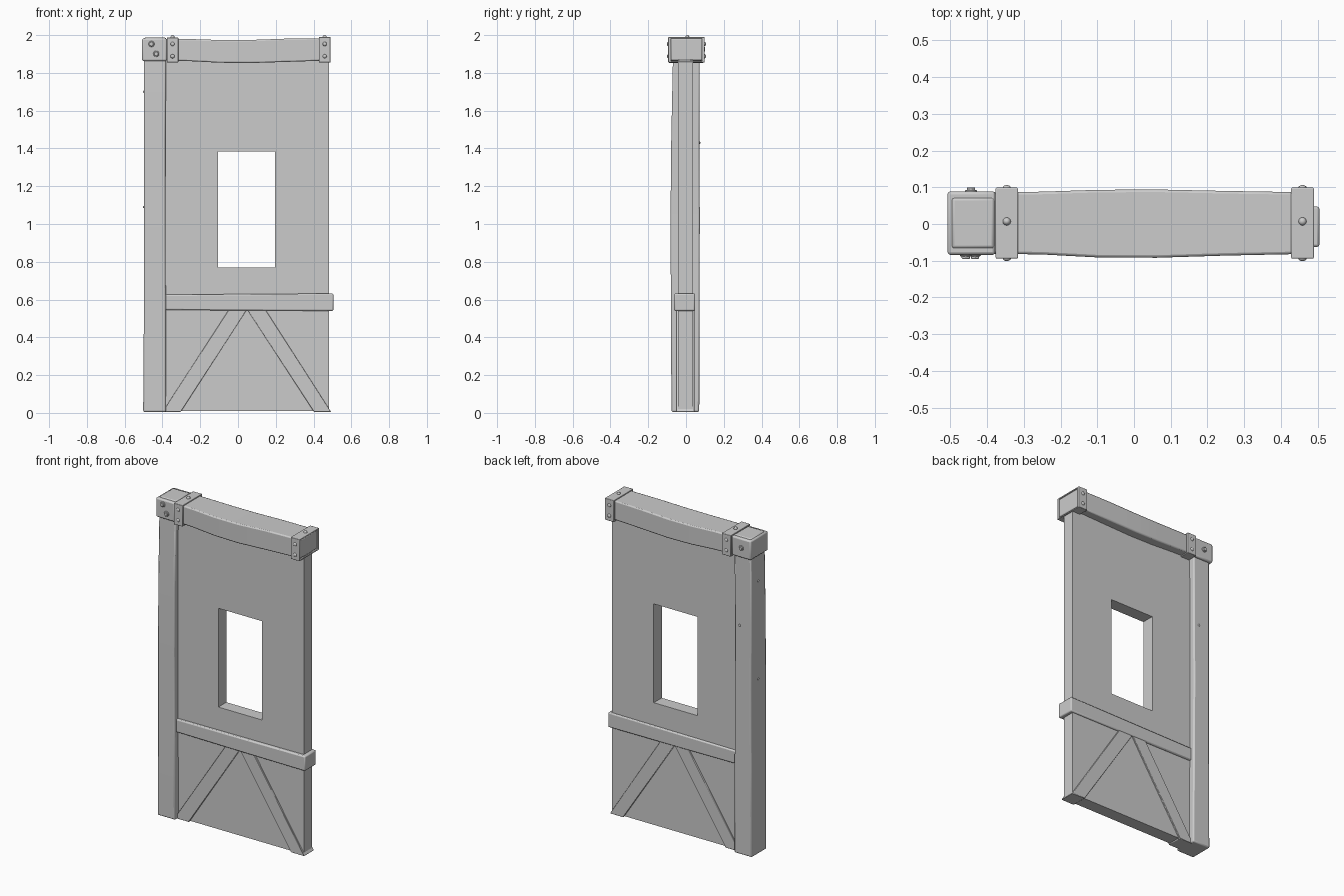
import bpy, bmesh, math
from mathutils import Matrix, Vector

if "Cube" in bpy.data.objects:
    bpy.data.objects.remove(bpy.data.objects["Cube"])


def finish(name, bm, bevel=0.0, segments=2):
    bmesh.ops.recalc_face_normals(bm, faces=bm.faces)
    me = bpy.data.meshes.new(name)
    bm.to_mesh(me)
    bm.free()
    ob = bpy.data.objects.new(name, me)
    bpy.context.collection.objects.link(ob)
    if bevel:
        m = ob.modifiers.new("bevel", 'BEVEL')
        m.width, m.segments, m.limit_method = bevel, segments, 'ANGLE'
    bpy.context.view_layer.objects.active = ob
    ob.select_set(True)
    bpy.ops.object.shade_smooth_by_angle(angle=math.radians(35))
    ob.select_set(False)
    return ob


def timber(name, axis, stations, bevel):
    """Loft rectangles (pos, a0, a1, b0, b1) along x or z."""
    bm = bmesh.new()
    rings = []
    for p, a0, a1, b0, b1 in stations:
        corners = [(a0, b0), (a1, b0), (a1, b1), (a0, b1)]
        rings.append([bm.verts.new((p, a, b) if axis == 'x' else (a, b, p)) for a, b in corners])
    for r, s in zip(rings, rings[1:]):
        for i in range(4):
            j = (i + 1) % 4
            bm.faces.new((r[i], r[j], s[j], s[i]))
    bm.faces.new(rings[0])
    bm.faces.new(rings[-1])
    return finish(name, bm, bevel)


def box(name, x0, x1, y0, y1, z0, z1, bevel=0.0):
    return timber(name, 'x', [(x0, y0, y1, z0, z1), (x1, y0, y1, z0, z1)], bevel)


def prism(name, outline, y0, y1, bevel=0.0):
    bm = bmesh.new()
    f = bm.faces.new([bm.verts.new((x, y0, z)) for x, z in outline])
    ext = bmesh.ops.extrude_face_region(bm, geom=[f])["geom"]
    bmesh.ops.translate(bm, vec=(0, y1 - y0, 0), verts=[v for v in ext if isinstance(v, bmesh.types.BMVert)])
    return finish(name, bm, bevel, 1)


def stud(name, pos, normal, radius, height):
    """Domed nail head."""
    bm = bmesh.new()
    bmesh.ops.create_uvsphere(bm, u_segments=12, v_segments=8, radius=1)
    rot = Vector((0, 0, 1)).rotation_difference(Vector(normal)).to_matrix().to_4x4()
    bm.transform(Matrix.Translation(pos) @ rot @ Matrix.Diagonal((radius, radius, height, 1)))
    return finish(name, bm)


def bolt(name, x, y0, z, side):
    """Hexagonal bolt head on a thin washer."""
    for part, r, h, n in (("head", 0.013, 0.011, 6), ("washer", 0.016, 0.004, 16)):
        bm = bmesh.new()
        bmesh.ops.create_cone(bm, cap_ends=True, segments=n, radius1=r, radius2=r, depth=h * 2)
        bm.transform(Matrix.Translation((x, y0, z)) @ Matrix.Rotation(side * math.pi / 2, 4, 'X'))
        finish(f"{name}_{part}", bm, 0.002, 1)


# Wall panel with a window opening
bm = bmesh.new()
outer = [(-0.39, 0.01), (0.483, 0.01), (0.483, 1.88), (-0.39, 1.88)]
inner = [(-0.105, 0.77), (0.197, 0.77), (0.197, 1.385), (-0.105, 1.385)]
ring = [[[bm.verts.new((x, y, z)) for x, z in loop] for loop in (outer, inner)] for y in (-0.043, 0.036)]
for i in range(4):
    j = (i + 1) % 4
    for o, n in ring:
        bm.faces.new((o[i], o[j], n[j], n[i]))
    for k in range(2):
        bm.faces.new((ring[0][k][i], ring[0][k][j], ring[1][k][j], ring[1][k][i]))
finish("wall_panel", bm)

# Corner post, slightly bowed
timber("corner_post", 'z', [
    (0.005, -0.502, -0.380, -0.077, 0.070),
    (0.55, -0.498, -0.382, -0.080, 0.072),
    (1.05, -0.497, -0.384, -0.082, 0.073),
    (1.45, -0.498, -0.384, -0.078, 0.071),
    (1.987, -0.497, -0.380, -0.067, 0.072)], 0.008)
stud("post_nail_back", (-0.42, 0.071, 1.43), (0, 1, 0), 0.007, 0.006)
for z in (1.7, 1.09):
    stud("post_nail_side", (-0.497, 0.0, z), (-1, 0, 0), 0.007, 0.006)

# Top beam, swollen in the middle
timber("top_beam", 'x', [
    (-0.385, -0.081, 0.086, 1.866, 1.980),
    (-0.25, -0.083, 0.088, 1.862, 1.979),
    (-0.10, -0.091, 0.093, 1.854, 1.974),
    (0.06, -0.092, 0.094, 1.852, 1.974),
    (0.25, -0.086, 0.090, 1.858, 1.981),
    (0.487, -0.081, 0.086, 1.866, 1.984)], 0.007)

# Beam end cap over the post, with bolts
box("post_cap", -0.508, -0.377, -0.084, 0.089, 1.863, 1.982, 0.008)
bolt("front_bolt_upper", -0.458, -0.084, 1.953, 1)
bolt("front_bolt_lower", -0.433, -0.084, 1.901, 1)
bolt("back_bolt", -0.444, 0.089, 1.925, -1)

# Metal straps: hollow bands round the beam, with studs
for name, x0, x1, top in (("left_strap", -0.377, -0.316, 1.987), ("right_strap", 0.428, 0.490, 1.990)):
    bm = bmesh.new()
    loops = []
    for t in (0.0, 0.014):
        rect = [(-0.094 + t, 1.855 + t / 2), (0.099 - t, 1.855 + t / 2),
                (0.099 - t, top - t / 2), (-0.094 + t, top - t / 2)]
        loops.append([[bm.verts.new((x, y, z)) for y, z in rect] for x in (x0, x1)])
    for i in range(4):
        j = (i + 1) % 4
        for a, b in ((loops[0][0], loops[0][1]), (loops[0][1], loops[1][1]),
                     (loops[1][1], loops[1][0]), (loops[1][0], loops[0][0])):
            bm.faces.new((a[i], a[j], b[j], b[i]))
    finish(name, bm, 0.003, 2)
    mid = (x0 + x1) / 2
    stud(name + "_top_stud", (mid, 0.007, top), (0, 0, 1), 0.011, 2.0 - top)
    for z in (1.953, 1.888):
        stud(name + "_front_stud", (mid, -0.094, z), (0, -1, 0), 0.011, 0.007)
        stud(name + "_back_stud", (mid, 0.099, z), (0, 1, 0), 0.011, 0.007)

# Middle rail
timber("middle_rail", 'x', [
    (-0.39, -0.060, 0.047, 0.545, 0.626),
    (0.06, -0.062, 0.048, 0.542, 0.629),
    (0.505, -0.063, 0.048, 0.540, 0.632)], 0.007)

# Diagonal braces below the rail
prism("left_brace", [(-0.40, 0.005), (-0.303, 0.005), (0.048, 0.548), (-0.048, 0.548)], -0.053, 0.045, 0.002)
prism("right_brace", [(0.402, 0.005), (0.493, 0.005), (0.145, 0.548), (0.048, 0.548)], -0.053, 0.045, 0.002)
